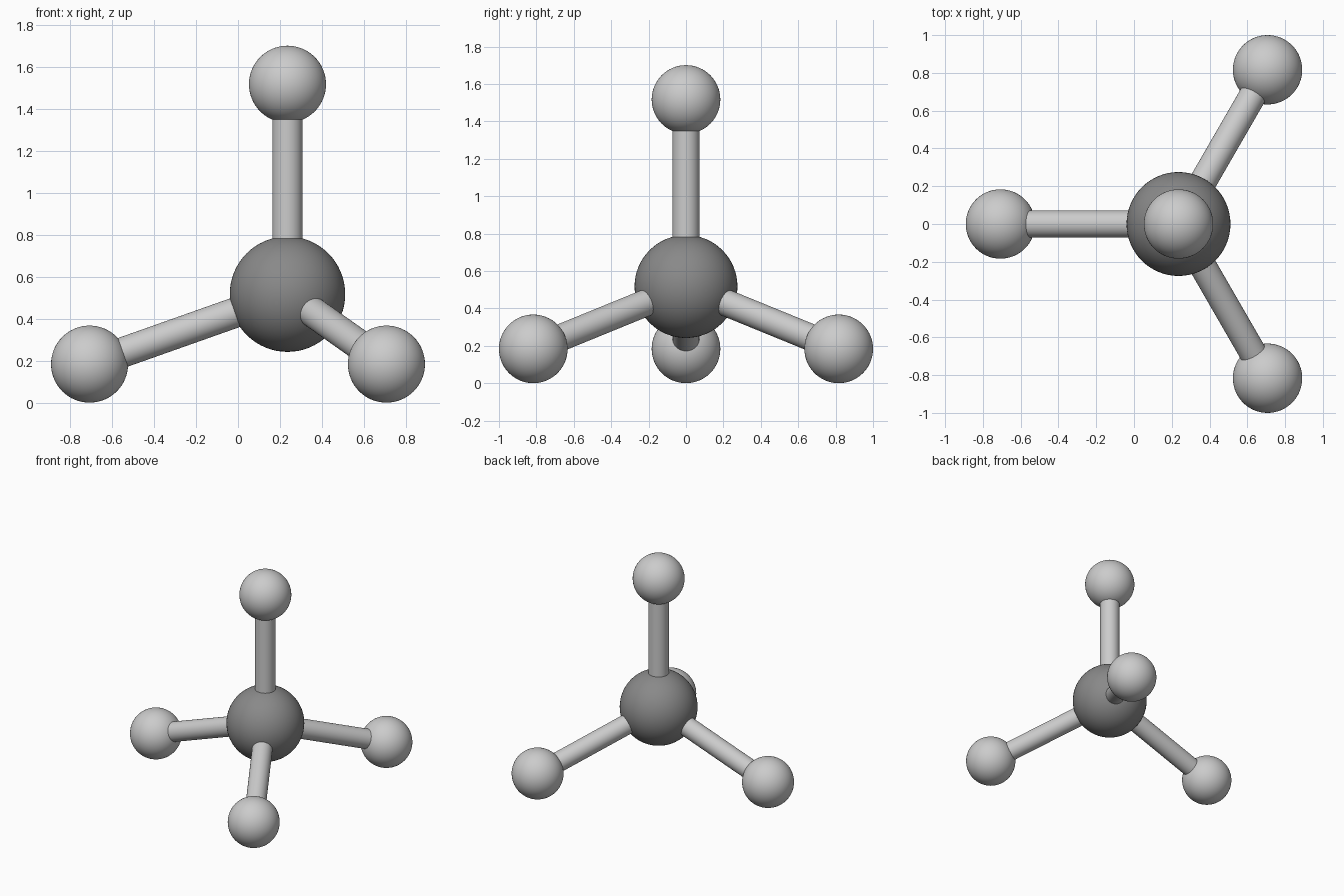
import bpy
from math import radians, sin, cos, sqrt
from mathutils import Vector

if "Cube" in bpy.data.objects:
    bpy.data.objects.remove(bpy.data.objects["Cube"])

BOND = 1.0          # centre-to-centre distance
R_OUTER = 0.1835
R_CENTRE = 0.275
R_BOND = 0.072


def smooth(name):
    ob = bpy.context.object
    ob.name = name
    bpy.ops.object.shade_smooth_by_angle(angle=radians(40))
    return ob


def ball(name, loc, radius):
    bpy.ops.mesh.primitive_uv_sphere_add(segments=64, ring_count=32, radius=radius, location=loc)
    return smooth(name)


def rod(name, a, b):
    d = b - a
    bpy.ops.mesh.primitive_cylinder_add(vertices=48, radius=R_BOND, depth=d.length, location=(a + b) / 2)
    bpy.context.object.rotation_euler = d.to_track_quat('Z', 'Y').to_euler()
    return smooth(name)


# Dark central atom
centre = Vector((BOND * sqrt(2) / 6, 0, R_OUTER + BOND / 3))
core = ball("central_atom", centre, R_CENTRE)
dark = bpy.data.materials.new("dark_grey")
dark.diffuse_color = (0.25, 0.25, 0.25, 1)
dark.use_nodes = True
dark.node_tree.nodes["Principled BSDF"].inputs["Base Color"].default_value = dark.diffuse_color
core.data.materials.append(dark)

# Tetrahedral directions: one up, three spread around below
dirs = [Vector((0, 0, 1))]
for a in (60, 180, 300):
    s = 2 * sqrt(2) / 3
    dirs.append(Vector((s * cos(radians(a)), s * sin(radians(a)), -1 / 3)))

# Outer atoms and the bonds joining them
for i, d in enumerate(dirs):
    tip = centre + d * BOND
    ball(f"outer_atom_{i + 1}", tip, R_OUTER)
    rod(f"bond_{i + 1}", centre, tip)
